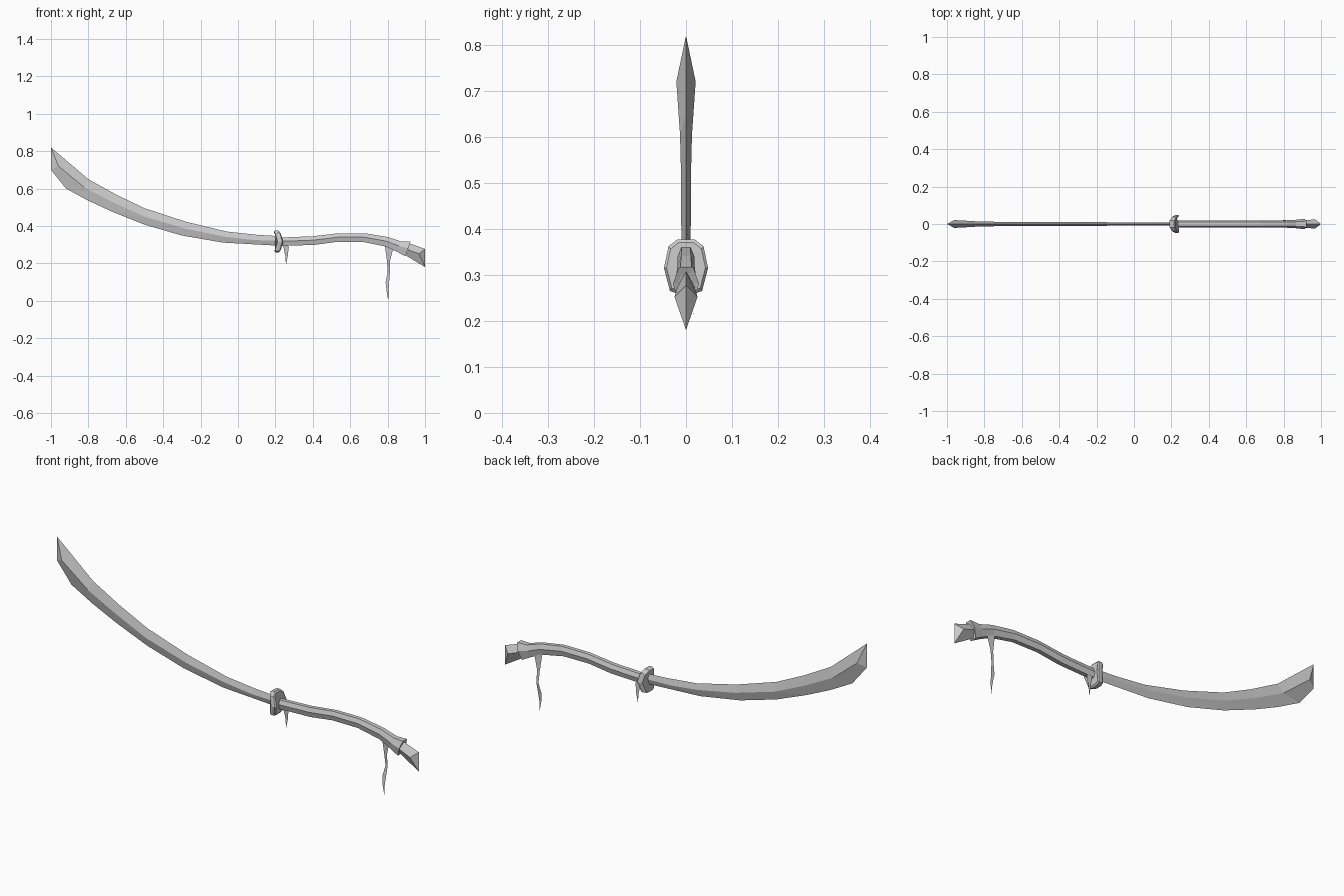
import bpy
from mathutils import Vector

if "Cube" in bpy.data.objects:
    bpy.data.objects.remove(bpy.data.objects["Cube"])


def make(name, verts, faces):
    me = bpy.data.meshes.new(name)
    me.from_pydata([tuple(v) for v in verts], [], faces)
    me.update()
    ob = bpy.data.objects.new(name, me)
    bpy.context.collection.objects.link(ob)
    return ob


def loft(name, rings, start=None, end=None):
    # Join equal-sized rings with quads and close both ends
    n = len(rings[0])
    verts = [v for r in rings for v in r]
    faces = []
    for k in range(len(rings) - 1):
        for i in range(n):
            j = (i + 1) % n
            faces.append((k * n + i, k * n + j, (k + 1) * n + j, (k + 1) * n + i))
    last = (len(rings) - 1) * n
    faces += start or [tuple(reversed(range(n)))]
    faces += [tuple(last + i for i in f) for f in (end or [tuple(range(n))])]
    ob = make(name, verts, faces)
    # Consistent outward normals
    import bmesh
    bm = bmesh.new()
    bm.from_mesh(ob.data)
    bmesh.ops.recalc_face_normals(bm, faces=bm.faces)
    bm.to_mesh(ob.data)
    bm.free()
    return ob


def diamond(top, ridge, bottom, w):
    return [(top[0], 0, top[1]), (ridge[0], w, ridge[1]),
            (bottom[0], 0, bottom[1]), (ridge[0], -w, ridge[1])]


SPLIT = [(0, 1, 2), (0, 2, 3)]

# Curved blade: spine, ridge, cutting edge, half thickness
blade = [
    ((-1.0, .82), (-.96, .72), (-1.0, .70), .021),
    ((-.80, .65), (-.82, .605), (-.92, .60), .013),
    ((-.65, .567), (-.67, .527), (-.80, .535), .011),
    ((-.50, .495), (-.50, .45), (-.67, .475), .011),
    ((-.28, .423), (-.28, .385), (-.50, .407), .010),
    ((-.06, .370), (-.07, .343), (-.30, .349), .009),
    ((.10, .353), (.08, .325), (-.08, .311), .008),
    ((.225, .345), (.225, .320), (.225, .294), .007),
]
loft("blade", [diamond(*s) for s in blade], start=SPLIT)

# Octagonal guard, bent towards the blade at top and bottom
outline = [(.019, .377), (.038, .362), (.048, .315), (.035, .265)]
outline += [(.016, .258)]
outline += [(-y, z) for y, z in reversed(outline)]


def guard_ring(x, s):
    return [(x - 5.5 * (z - .315) ** 2, y * s, .317 + (z - .317) * s)
            for y, z in outline]


loft("guard", [guard_ring(.212, .9), guard_ring(.222, 1),
               guard_ring(.236, 1), guard_ring(.242, .88)])

# Faceted handle with a flared end: top point, bottom point, half width
handle = [
    ((.23, .338), (.23, .293), .018),
    ((.40, .345), (.41, .299), .018),
    ((.54, .361), (.53, .315), .018),
    ((.68, .361), (.67, .314), .018),
    ((.80, .341), (.79, .290), .019),
    ((.87, .318), (.85, .262), .022),
    ((.923, .317), (.895, .238), .028),
    ((.915, .302), (.897, .252), .018),
]
section = [(.55, 1), (1, .1), (.6, -1), (-.6, -1), (-1, .1), (-.55, 1)]


def grip_ring(top, bottom, w):
    a, b = Vector((top[0], 0, top[1])), Vector((bottom[0], 0, bottom[1]))
    return [(a + b) / 2 + (a - b) / 2 * v + Vector((0, w * u, 0))
            for u, v in section]


loft("handle", [grip_ring(*s) for s in handle])

# Wedge-shaped pommel
loft("pommel", [diamond((.912, .309), (.90, .276), (.893, .245), .018),
                diamond((1.0, .277), (.968, .252), (1.0, .18), .025)], end=SPLIT)


def strip(name, rows, tip):
    # Thin cloth ribbon: rows of (left x, right x, y, left z, right z)
    verts = []
    for l, r, y, zl, zr in rows:
        verts += [(l, y, zl), (r, y, zr)]
    verts.append(tip)
    n = len(rows)
    faces = [(2 * k, 2 * k + 1, 2 * k + 3, 2 * k + 2) for k in range(n - 1)]
    faces.append((2 * n - 2, 2 * n - 1, 2 * n))
    return make(name, verts, faces)


# Hanging ribbons
strip("long_ribbon", [
    (.785, .828, .013, .295, .275),
    (.797, .812, .016, .21, .21),
    (.800, .812, .022, .15, .15),
    (.789, .808, .015, .10, .10),
    (.794, .805, .008, .055, .055)], (.803, .01, 0))
strip("short_ribbon", [
    (.240, .272, .010, .30, .29),
    (.253, .266, .014, .24, .24)], (.257, .012, .19))
